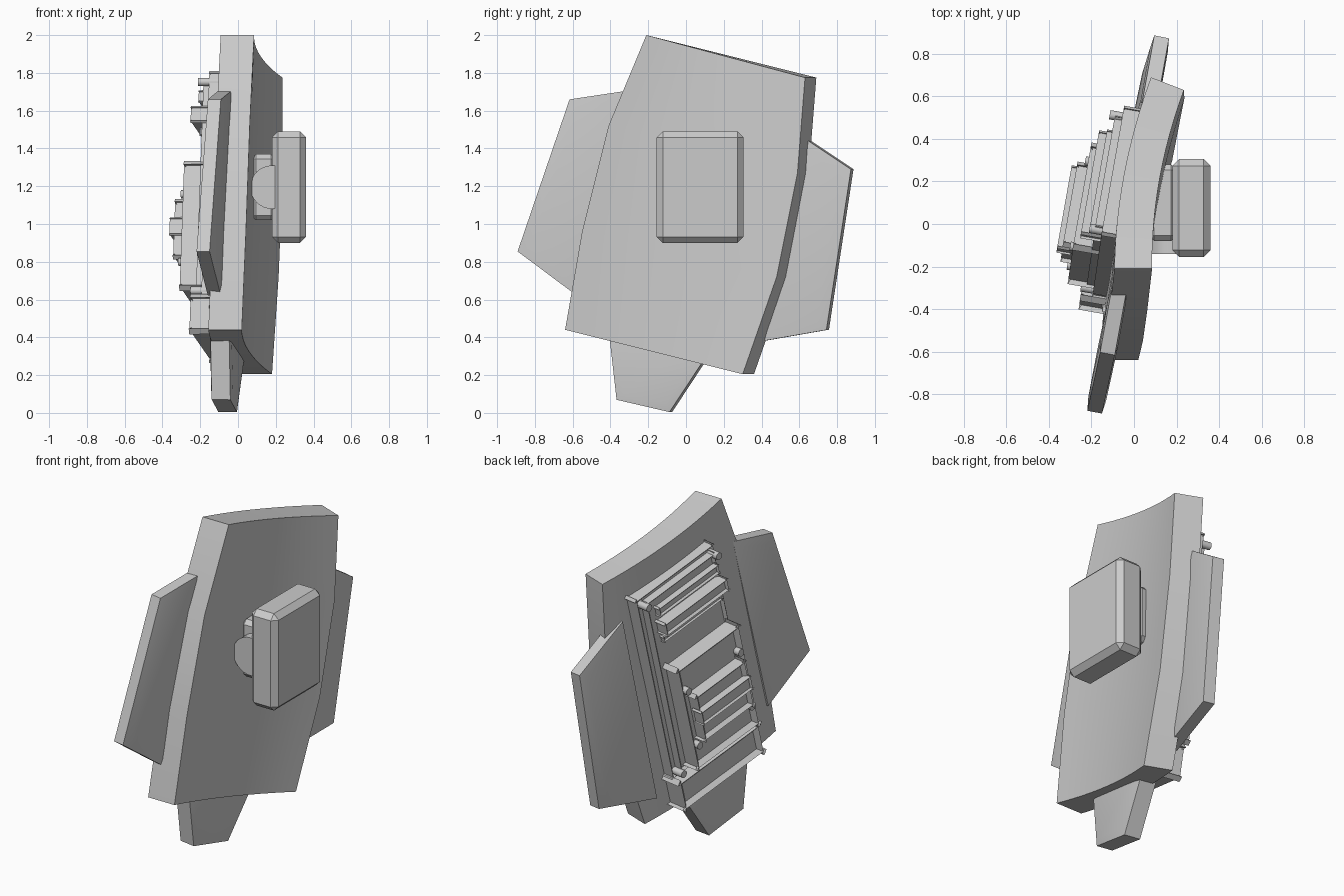
import bpy, bmesh, math
from mathutils import Vector, Matrix

if "Cube" in bpy.data.objects:
    bpy.data.objects.remove(bpy.data.objects["Cube"], do_unlink=True)

GREY = (0.6, 0.6, 0.6, 1)
metal = bpy.data.materials.new("plain grey")
metal.use_nodes = True
metal.diffuse_color = GREY
metal.node_tree.nodes["Principled BSDF"].inputs["Base Color"].default_value = GREY


def finish(name, bm, angle=30):
    bmesh.ops.recalc_face_normals(bm, faces=bm.faces)
    mesh = bpy.data.meshes.new(name)
    bm.to_mesh(mesh)
    bm.free()
    ob = bpy.data.objects.new(name, mesh)
    bpy.context.collection.objects.link(ob)
    mesh.materials.append(metal)
    bpy.ops.object.select_all(action="DESELECT")
    ob.select_set(True)
    bpy.context.view_layer.objects.active = ob
    bpy.ops.object.shade_smooth_by_angle(angle=math.radians(angle))
    return ob


def box(name, lo, hi, bevel, frame=Matrix()):
    """Chamfered box between two corners of a local frame."""
    lo, hi = Vector(lo), Vector(hi)
    bm = bmesh.new()
    bmesh.ops.create_cube(bm, size=1)
    bm.transform(frame @ Matrix.Translation((lo + hi) / 2) @ Matrix.Diagonal((*(hi - lo), 1)))
    bmesh.ops.bevel(bm, geom=bm.edges[:], offset=bevel, segments=1, affect="EDGES")
    return finish(name, bm)


def cylinder(name, radius, depth, matrix, sides=16):
    bm = bmesh.new()
    bmesh.ops.create_cone(bm, cap_ends=True, segments=sides, radius1=radius,
                          radius2=radius, depth=depth, matrix=matrix)
    return finish(name, bm)


def fin(name, corners, thick, inset=0.07, swell=0.008):
    """Four-cornered slab with softly raised faces on both sides."""
    pts = [Vector(p) for p in corners]
    normal = (pts[2] - pts[0]).cross(pts[3] - pts[1]).normalized()
    bm = bmesh.new()
    rings = [[bm.verts.new(p + normal * s * thick / 2) for p in pts] for s in (-1, 1)]
    for i in range(4):
        j = (i + 1) % 4
        bm.faces.new((rings[0][i], rings[0][j], rings[1][j], rings[1][i]))
    caps = [bm.faces.new(rings[0][::-1]), bm.faces.new(rings[1])]
    bmesh.ops.recalc_face_normals(bm, faces=bm.faces)
    bmesh.ops.inset_individual(bm, faces=caps, thickness=inset, depth=swell)
    return finish(name, bm)


# Curved main plate: front and back edges joined by a dished cross-section
front_edge = [(0.085, -0.21, 2.0), (0.062, -0.41, 1.52), (0.042, -0.55, 0.96), (0.02, -0.64, 0.44)]
back_edge = [(0.235, 0.63, 1.775), (0.237, 0.59, 1.27), (0.215, 0.48, 0.72), (0.18, 0.30, 0.205)]
STEPS = 12
bm = bmesh.new()
outer, inner = [], []
for a, b in zip(front_edge, back_edge):
    rows = ([], [])
    for i in range(STEPS + 1):
        t = i / STEPS
        p = Vector(a).lerp(Vector(b), t)
        p.x -= 0.16 * t * (1 - t)
        q = p + Vector((-0.177, 0, 0)).lerp(Vector((-0.155, 0.06, 0)), t)
        rows[0].append(bm.verts.new(p))
        rows[1].append(bm.verts.new(q))
    outer.append(rows[0])
    inner.append(rows[1])
for r in range(3):
    for i in range(STEPS):
        for g in (outer, inner):
            bm.faces.new((g[r][i], g[r][i + 1], g[r + 1][i + 1], g[r + 1][i]))
    for c in (0, STEPS):
        bm.faces.new((outer[r][c], outer[r + 1][c], inner[r + 1][c], inner[r][c]))
for r in (0, 3):
    for i in range(STEPS):
        bm.faces.new((outer[r][i], outer[r][i + 1], inner[r][i + 1], inner[r][i]))
finish("main_plate", bm)

# Side fins and lower fin, tucked behind the plate
fin("front_fin", [(-0.125, -0.61, 1.66), (-0.07, -0.31, 1.705),
                  (-0.125, -0.57, 0.62), (-0.185, -0.885, 0.855)], 0.07)
fin("back_fin", [(0.07, 0.55, 1.51), (0.13, 0.88, 1.29),
                 (0.09, 0.75, 0.44), (0.0, 0.32, 0.365)], 0.07)
fin("lower_fin", [(-0.1, -0.42, 0.6), (0.0, 0.2, 0.43),
                  (-0.055, -0.08, 0.005), (-0.09, -0.36, 0.07)], 0.1, 0.05)

# Outer block with its hinge mount
box("outer_block", (0.18, -0.155, 0.9), (0.36, 0.305, 1.49), 0.032)
box("hinge_mount", (0.07, -0.08, 1.02), (0.2, 0.28, 1.37), 0.025)
cylinder("hinge_barrel", 0.115, 0.4, Matrix.Translation((0.18, 0.06, 1.195))
         @ Matrix.Rotation(math.pi / 2, 4, "X"), 32)

# Frame on the inner face: across, along, outward
across = Vector((0.16, 0.9, -0.23)).normalized()
along = Vector((0.055, 0.38, 1.565))
along = (along - across * along.dot(across)).normalized()
out = along.cross(across)
frame = Matrix((across, along, out)).transposed().to_4x4()
frame.translation = (-0.07, 0.05, 1.1)

# Stacked inner panels, blocks and ribs
for name, lo, hi, bevel in [
    ("inner_base", (-0.27, -0.56, -0.06), (0.34, 0.65, 0.045), 0.015),
    ("inner_panel", (-0.24, -0.53, 0.03), (0.30, 0.62, 0.08), 0.015),
    ("middle_block", (-0.23, -0.5, 0.06), (0.25, 0.16, 0.16), 0.025),
    ("small_block", (-0.18, -0.32, 0.14), (0.20, -0.03, 0.215), 0.02),
    ("small_block_rib", (-0.18, -0.20, 0.2), (0.21, -0.12, 0.25), 0.01),
    ("lower_block", (-0.28, -0.75, -0.06), (0.34, -0.58, 0.09), 0.025),
    ("upper_rib", (-0.23, 0.51, 0.06), (0.24, 0.56, 0.11), 0.01),
    ("main_rib", (-0.24, 0.40, 0.06), (0.25, 0.47, 0.145), 0.012),
    ("thin_rib", (-0.22, 0.33, 0.06), (0.24, 0.36, 0.1), 0.008),
]:
    box(name, lo, hi, bevel, frame)

# Pegs at the corners of the panel and the small block
for label, sides_a, sides_b, top in (("panel", (-0.25, 0.31), (-0.53, 0.61), 0.12),
                                     ("block", (-0.2, 0.22), (-0.36, 0.01), 0.2)):
    for a in sides_a:
        for b in sides_b:
            cylinder(label + "_peg", 0.022, top, frame @ Matrix.Translation((a, b, top / 2)))
